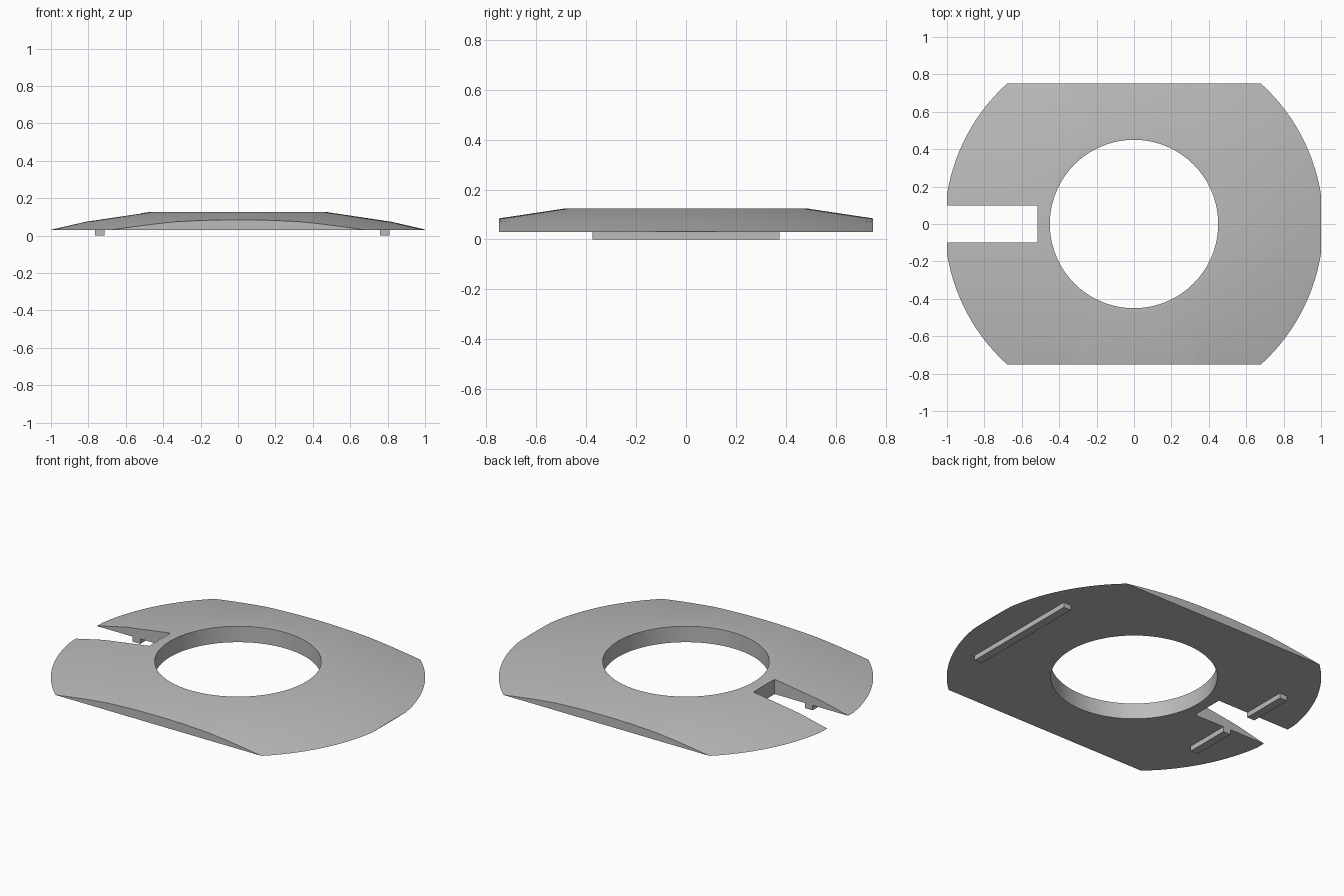
import bpy, bmesh, math
from mathutils import Vector

cube = bpy.data.objects.get("Cube")
if cube:
    bpy.data.objects.remove(cube, do_unlink=True)

grey = bpy.data.materials.new("plain grey")
grey.use_nodes = True
colour = (0.5, 0.5, 0.5, 1)
grey.diffuse_color = colour
grey.node_tree.nodes["Principled BSDF"].inputs["Base Color"].default_value = colour


def add_object(name, bm):
    bmesh.ops.recalc_face_normals(bm, faces=bm.faces)
    mesh = bpy.data.meshes.new(name)
    bm.to_mesh(mesh)
    bm.free()
    mesh.materials.append(grey)
    obj = bpy.data.objects.new(name, mesh)
    bpy.context.collection.objects.link(obj)
    return obj


def box(name, low, high):
    low, high = Vector(low), Vector(high)
    bm = bmesh.new()
    bmesh.ops.create_cube(bm, size=1)
    bmesh.ops.scale(bm, vec=high - low, verts=bm.verts)
    bmesh.ops.translate(bm, vec=(low + high) / 2, verts=bm.verts)
    return add_object(name, bm)


# Domed ring: closed cross-section (radius, height) swept around z
BASE = 0.03
profile = [(0.45, BASE), (0.45, 0.125), (0.48, 0.125), (0.82, 0.074), (1.012, BASE)]
SEGMENTS = 128
bm = bmesh.new()
rings = []
for i in range(SEGMENTS):
    a = 2 * math.pi * i / SEGMENTS
    rings.append([bm.verts.new((r * math.cos(a), r * math.sin(a), z)) for r, z in profile])
for i, ring in enumerate(rings):
    following = rings[(i + 1) % SEGMENTS]
    for j in range(len(profile)):
        k = (j + 1) % len(profile)
        bm.faces.new((ring[j], following[j], following[k], ring[k]))
plate = add_object("domed_plate", bm)

# Trim the four sides straight and cut the slot on the right
trim = box("side_trim", (-1, -0.75, -1), (1, 0.75, 1))
slot = box("slot_cutter", (-2, -0.1, -1), (-0.515, 0.1, 1))
for cutter, operation in ((trim, 'INTERSECT'), (slot, 'DIFFERENCE')):
    cutter.hide_render = True
    mod = plate.modifiers.new(cutter.name, 'BOOLEAN')
    mod.object = cutter
    mod.operation = operation
    mod.solver = 'EXACT'
bpy.context.view_layer.update()
evaluated = plate.evaluated_get(bpy.context.evaluated_depsgraph_get())
trimmed = bpy.data.meshes.new_from_object(evaluated)
plate.modifiers.clear()
plate.data = trimmed
for cutter in (trim, slot):
    bpy.data.objects.remove(cutter, do_unlink=True)

bpy.ops.object.select_all(action='DESELECT')
plate.select_set(True)
bpy.context.view_layer.objects.active = plate
bpy.ops.object.shade_smooth_by_angle(angle=math.radians(20))

# Locating ribs underneath; the right one is split by the slot
box("left_rib", (0.76, -0.375, 0), (0.81, 0.375, BASE))
box("right_rib_front", (-0.765, -0.375, 0), (-0.715, -0.1, BASE))
box("right_rib_back", (-0.765, 0.1, 0), (-0.715, 0.375, BASE))
